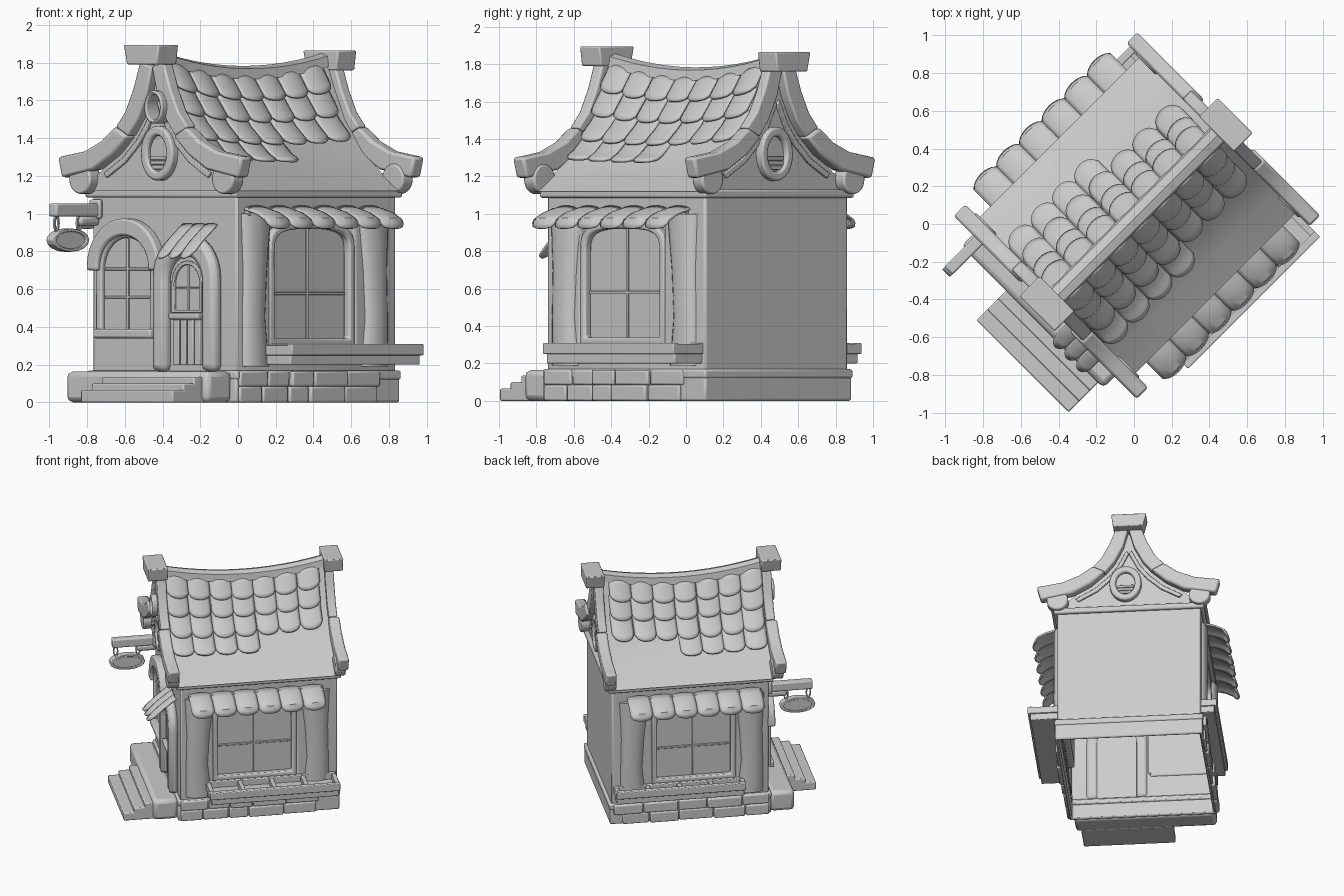
import bpy, bmesh, math, random
from mathutils import Matrix, Vector

random.seed(4)
if "Cube" in bpy.data.objects:
    bpy.data.objects.remove(bpy.data.objects["Cube"])

mat = bpy.data.materials.new("plain_grey")
mat.use_nodes = True
GREY = (0.6, 0.6, 0.6, 1)
mat.diffuse_color = GREY
mat.node_tree.nodes["Principled BSDF"].inputs["Base Color"].default_value = GREY

TURN = Matrix.Rotation(-math.pi / 4, 4, "Z")   # the house stands cornerwise
CX = -0.02                                     # centre line of the house


def finish(name, bm, bevel=0.0, solid=0.0, smooth=35):
    bmesh.ops.recalc_face_normals(bm, faces=bm.faces)
    bm.transform(TURN)
    mesh = bpy.data.meshes.new(name)
    bm.to_mesh(mesh)
    bm.free()
    mesh.materials.append(mat)
    ob = bpy.data.objects.new(name, mesh)
    bpy.context.collection.objects.link(ob)
    if solid:
        ob.modifiers.new("thick", "SOLIDIFY").thickness = solid
    if bevel:
        mod = ob.modifiers.new("soft", "BEVEL")
        mod.width, mod.segments = bevel, 2
    bpy.ops.object.select_all(action="DESELECT")
    ob.select_set(True)
    bpy.context.view_layer.objects.active = ob
    bpy.ops.object.shade_smooth_by_angle(angle=math.radians(smooth))


# Placement: (along the wall, out from the wall, height) to house space
def on_side(s):
    return lambda a, d, z: Vector((CX + s * d, a, z))


def on_end(s):
    return lambda a, d, z: Vector((a, s * d, z))


def flat(a, d, z):
    return Vector((a, z, d))


FRONT, BACK = on_end(-1), on_end(1)


def add_box(bm, x0, x1, y0, y1, z0, z1):
    m = Matrix.Translation(((x0 + x1) / 2, (y0 + y1) / 2, (z0 + z1) / 2))
    bmesh.ops.create_cube(bm, size=1, matrix=m @ Matrix.Diagonal((x1 - x0, y1 - y0, z1 - z0, 1)))


def box(name, *dims, bevel=0.01):
    bm = bmesh.new()
    add_box(bm, *dims)
    finish(name, bm, bevel)


def rect(x, y0, y1):
    return [(CX - x, y0), (CX + x, y0), (CX + x, y1), (CX - x, y1)]


def add_slab(bm, pts, place, d0, d1):
    lo = [bm.verts.new(place(a, d0, z)) for a, z in pts]
    hi = [bm.verts.new(place(a, d1, z)) for a, z in pts]
    bm.faces.new(lo)
    bm.faces.new(hi)
    for i in range(len(pts)):
        j = (i + 1) % len(pts)
        bm.faces.new((lo[i], lo[j], hi[j], hi[i]))


def slab(name, pts, place, d0, d1, bevel=0.0):
    bm = bmesh.new()
    add_slab(bm, pts, place, d0, d1)
    finish(name, bm, bevel)


def bars(name, rects, place, d0, d1, bevel=0.004):
    bm = bmesh.new()
    for a0, a1, z0, z1 in rects:
        add_slab(bm, [(a0, z0), (a1, z0), (a1, z1), (a0, z1)], place, d0, d1)
    finish(name, bm, bevel)


def frame(name, outer, inner, place, d0, d1, closed=True, bevel=0.012):
    bm = bmesh.new()
    rows = [[bm.verts.new(place(a, d, z)) for a, z in pts]
            for pts, d in ((outer, d0), (outer, d1), (inner, d1), (inner, d0))]
    n = len(outer)
    for i in range(n if closed else n - 1):
        j = (i + 1) % n
        for r in range(4):
            q = (r + 1) % 4
            bm.faces.new((rows[r][i], rows[r][j], rows[q][j], rows[q][i]))
    if not closed:
        for i in (0, -1):
            bm.faces.new([row[i] for row in rows])
    finish(name, bm, bevel)


def arch(c, half, z0, spring, rise, power=1.0, n=16):
    pts = [(c + half, z0)]
    for i in range(n + 1):
        t = math.pi * i / n
        u = math.copysign(abs(math.cos(t)) ** power, math.cos(t))
        pts.append((c + half * u, spring + rise * abs(math.sin(t)) ** power))
    return pts + [(c - half, z0)]


def oval(c, z, rx, rz, n=24):
    return [(c + rx * math.cos(i * math.tau / n), z + rz * math.sin(i * math.tau / n)) for i in range(n)]


def along(path, t):
    t = max(0, min(0.9999, t)) * (len(path) - 1)
    i = int(t)
    return Vector(path[i]).lerp(Vector(path[i + 1]), t - i)


def add_tile(bm, path, t0, t1, a, w, place, bulge=0.025, lift=0.025, sag=None):
    nu, nv = 8, 6
    grid = []
    for j in range(nv + 1):
        row = []
        for i in range(nu + 1):
            s = 2 * i / nu - 1
            v = j / nv * (0.76 + 0.24 * math.sqrt(max(0, 1 - s * s)))
            d, z = along(path, t0 + (t1 - t0) * v)
            h = bulge * (1 - s * s) + lift * v
            y = a + s * w / 2
            row.append(bm.verts.new(place(y, d + h, z + h * 0.5 + (sag(y, z) if sag else 0))))
        grid.append(row)
    for j in range(nv):
        for i in range(nu):
            bm.faces.new((grid[j][i], grid[j][i + 1], grid[j + 1][i + 1], grid[j + 1][i]))


# Hollow foundation, stones, porch and steps
frame("foundation", rect(0.555, -0.55, 0.68), rect(0.53, -0.525, 0.655), flat, 0, 0.13)
frame("foundation_cap", rect(0.56, -0.55, 0.685), rect(0.53, -0.52, 0.655), flat, 0.12, 0.17)
for s in (1, -1):
    bm = bmesh.new()
    for z0, z1 in ((0, 0.085), (0.085, 0.165)):
        y = -0.53
        while y < 0.5:
            e = min(y + random.uniform(0.14, 0.28), 0.66)
            x = CX + s * random.uniform(0.565, 0.585)
            add_box(bm, min(x, CX + s * 0.545), max(x, CX + s * 0.545), y, e - 0.008, z0, z1)
            y = e
    finish("foundation_stones", bm, 0.01)
box("porch", -0.565, 0.5, -0.73, -0.54, 0, 0.165, bevel=0.03)
for i in range(3):
    box("porch_step", -0.23, 0.46, -0.79 - 0.08 * i, -0.7, 0, 0.135 - 0.035 * i, bevel=0.008)

# Hollow walls with window recesses in both sides, and mouldings
bm = bmesh.new()
add_box(bm, CX - 0.54, CX + 0.54, -0.53, 0.665, 0.12, 1.12)
bm.normal_update()
sides = [f for f in bm.faces if abs(f.normal.x) > 0.9]
floor = [f for f in bm.faces if f.normal.z < -0.9]
bmesh.ops.inset_individual(bm, faces=sides, thickness=0.2)
for f in sides:
    for v in f.verts:
        v.co.y = -0.28 if v.co.y < 0 else 0.355
        v.co.z = 0.3 if v.co.z < 0.6 else 0.95
bmesh.ops.inset_individual(bm, faces=sides, thickness=0.001, depth=-0.045)
bmesh.ops.recalc_face_normals(bm, faces=bm.faces)
bmesh.ops.delete(bm, geom=floor, context="FACES_ONLY")
finish("walls", bm, 0.012)
frame("wall_moulding", rect(0.565, -0.565, 0.69), rect(0.53, -0.52, 0.655), flat, 1.085, 1.13)

# Roof body: concave profile sagging along the ridge
ROOF = [(0.03, 1.78), (0.09, 1.64), (0.17, 1.48), (0.30, 1.32), (0.43, 1.22), (0.585, 1.12)]


def roof_sag(y, z):
    t = (y - 0.05) / 0.6
    return 0.08 * (t * t - 0.55) * max(0, (z - 1.13) / 0.65)


bm = bmesh.new()
outline = [(-d, z) for d, z in reversed(ROOF)] + ROOF
rings = []
for k in range(9):
    y = -0.575 + k * 1.23 / 8
    rings.append([bm.verts.new((CX + d, y, z + roof_sag(y, z))) for d, z in outline])
for r, q in zip(rings, rings[1:]):
    for i in range(len(r)):
        j = (i + 1) % len(r)
        bm.faces.new((r[i], r[j], q[j], q[i]))
bm.faces.new(rings[0])
bm.faces.new(rings[-1])
finish("roof_body", bm)

# Scalloped roof tiles, the lowest row only half laid
for s in (1, -1):
    bm = bmesh.new()
    for row in range(4):
        for col in range(7 if row < 3 else 4):
            t = 0.02 + 0.155 * row
            y = -0.475 + 0.166 * col + random.uniform(-0.006, 0.006)
            add_tile(bm, ROOF, t, t + 0.21, y, 0.17, on_side(s), 0.016, 0.03, roof_sag)
    finish("roof_tiles", bm, solid=0.015)

# Ridge beam and end caps
bm = bmesh.new()
ring_prev = None
for k in range(13):
    y = -0.6 + 1.28 * k / 12
    z = 1.753 + 0.075 * ((y - 0.06) / 0.62) ** 2
    ring = [bm.verts.new((CX + a, y, z + b)) for a, b in
            ((-0.055, -0.04), (-0.045, 0.015), (0, 0.03), (0.045, 0.015), (0.055, -0.04))]
    if ring_prev:
        for i in range(5):
            j = (i + 1) % 5
            bm.faces.new((ring_prev[i], ring_prev[j], ring[j], ring[i]))
    if k in (0, 12):
        bm.faces.new(ring)
    ring_prev = ring
finish("ridge_beam", bm)
for y0, y1, z in ((-0.7, -0.55, 1.79), (0.645, 0.785, 1.76)):
    slab("ridge_cap", [(-0.135, z), (0.09, z), (0.105, z + 0.105), (-0.16, z + 0.105)],
         on_end(1), y0, y1, 0.008)

# Curved gable boards, corbels and attic windows
OUTER = [(0.09, 1.8), (0.14, 1.66), (0.2, 1.54), (0.27, 1.46), (0.37, 1.385), (0.5, 1.33), (0.69, 1.3)]
INNER = [(0.0, 1.78), (0.04, 1.63), (0.105, 1.5), (0.175, 1.41), (0.28, 1.315), (0.42, 1.235), (0.66, 1.19)]
for place, near, far, wall in ((FRONT, 0.56, 0.645, 0.575), (BACK, 0.65, 0.73, 0.655)):
    for s in (1, -1):
        o = [(CX + s * d, z) for d, z in OUTER]
        i = [(CX + s * d, z) for d, z in INNER]
        frame("gable_board_upper", o[:4], i[:4], place, near, far - 0.015, False, 0.01)
        frame("gable_board_lower", o[3:], i[3:], place, near, far, False, 0.015)
        slab("corbel", oval(CX + s * 0.535, 1.185, 0.08, 0.08), place, near - 0.01, far - 0.01, 0.01)
        strip = [(CX + s * (d - 0.02), z - 0.02) for d, z in INNER[1:6]]
        frame("gable_trim", strip, [(a - s * 0.02, z - 0.025) for a, z in strip],
              place, wall - 0.02, wall + 0.015, False, 0.004)
    c = CX + 0.025
    frame("attic_window_frame", oval(c, 1.32, 0.12, 0.145), oval(c, 1.32, 0.072, 0.095), place, wall - 0.02, wall + 0.045)
    slab("attic_window_pane", oval(c, 1.32, 0.085, 0.105), place, wall - 0.02, wall + 0.015)
    bars("attic_window_slats", [(c - 0.06, c + 0.06, z, z + 0.022) for z in (1.235, 1.26, 1.285)],
         place, wall, wall + 0.03)
frame("gable_ornament", oval(0.03, 1.565, 0.068, 0.088), oval(0.03, 1.565, 0.05, 0.068), FRONT, 0.56, 0.67)

# Side windows with curtains, awnings and planters
AWNING = [(0.52, 1.035), (0.63, 1.005), (0.7, 0.965), (0.715, 0.908)]
for s, reach in ((1, 0.765), (-1, 0.66)):
    place = on_side(s)
    frame("side_window_frame", arch(0.037, 0.32, 0.3, 0.8, 0.155, 0.6), arch(0.037, 0.28, 0.34, 0.79, 0.13, 0.6),
          place, 0.49, 0.543)
    bars("side_window_bars", [(0.03, 0.045, 0.33, 0.92), (-0.25, 0.325, 0.57, 0.586)], place, 0.49, 0.506)
    for a, lean in ((-0.39, 1), (0.5, -1)):
        bm = bmesh.new()
        levels = []
        for z, r, shift in ((0.19, 0.1, 0), (0.45, 0.085, -0.015), (0.7, 0.09, -0.005), (1.0, 0.115, 0.005)):
            levels.append([bm.verts.new(place(a + shift * lean + r * math.cos(t * math.pi / 8),
                           0.53 + 0.05 * math.sin(t * math.pi / 8), z)) for t in range(9)])
        for lo, hi in zip(levels, levels[1:]):
            for i in range(9):
                bm.faces.new((lo[i], lo[(i + 1) % 9], hi[(i + 1) % 9], hi[i]))
        bm.faces.new(levels[0])
        bm.faces.new(levels[-1])
        finish("curtain_post", bm, smooth=50)
    bars("awning_rail", [(-0.47, 0.54, 0.99, 1.03)], place, 0.53, 0.57)
    bm = bmesh.new()
    for i in range(6):
        add_tile(bm, AWNING, 0, 1, -0.386 + 0.17 * i, 0.174, place, 0.02, 0.008)
    finish("side_awning", bm, solid=0.012)
    bars("planter_body", [(-0.33, 0.64, 0.2, 0.26)], place, 0.53, reach - 0.02, 0.006)
    bars("planter_rim_front", [(-0.34, 0.65, 0.25, 0.31)], place, reach - 0.04, reach, 0.006)
    bars("planter_rim_back", [(-0.34, 0.65, 0.25, 0.31)], place, 0.535, 0.565, 0.006)
    bars("planter_dividers", [(a, a + 0.035, 0.25, 0.305) for a in (-0.34, -0.1, 0.14, 0.38, 0.615)],
         place, 0.54, reach - 0.01)

# Arched front window
C = -0.285
frame("front_window_arch", arch(C, 0.27, 0.7, 0.72, 0.255), arch(C, 0.19, 0.7, 0.72, 0.165),
      FRONT, 0.52, 0.585, False)
frame("front_window_frame", arch(C, 0.225, 0.36, 0.7, 0.22), arch(C, 0.18, 0.38, 0.7, 0.175), FRONT, 0.52, 0.56)
slab("front_window_pane", arch(C, 0.19, 0.37, 0.7, 0.18), FRONT, 0.52, 0.534)
bars("front_window_bars", [(C - 0.007, C + 0.007, 0.38, 0.87), (C - 0.17, C + 0.17, 0.55, 0.564),
                           (C - 0.17, C + 0.17, 0.7, 0.714)], FRONT, 0.53, 0.545)
bars("front_window_sill", [(C - 0.22, C + 0.21, 0.34, 0.39)], FRONT, 0.52, 0.585, 0.012)

# Front door with window, slats and ledge
D = 0.175
frame("door_arch", arch(D, 0.235, 0.165, 0.66, 0.24), arch(D, 0.135, 0.165, 0.64, 0.135), FRONT, 0.52, 0.595,
      False, 0.03)
slab("door_panel", arch(D, 0.15, 0.165, 0.64, 0.145), FRONT, 0.52, 0.545)
bars("door_slats", [(D - 0.1 + 0.052 * i, D - 0.056 + 0.052 * i, 0.2, 0.44) for i in range(4)], FRONT, 0.53, 0.56)
bars("door_ledge", [(D - 0.11, D + 0.11, 0.44, 0.475)], FRONT, 0.53, 0.59, 0.01)
frame("door_window_frame", arch(D, 0.115, 0.475, 0.63, 0.12), arch(D, 0.095, 0.49, 0.63, 0.1), FRONT, 0.53, 0.56,
      bevel=0.004)
bars("door_window_bars", [(D - 0.006, D + 0.006, 0.48, 0.73), (D - 0.1, D + 0.1, 0.6, 0.612)], FRONT, 0.54, 0.553)
bm = bmesh.new()
for i in range(3):
    add_tile(bm, [(0.54, 0.945), (0.65, 0.86), (0.75, 0.765)], 0, 1, 0.165 + 0.087 * i, 0.09, FRONT, 0.008, 0)
finish("door_awning", bm, solid=0.012)

# Hanging sign
box("sign_beam", -0.55, -0.49, -0.87, -0.53, 0.985, 1.055)
box("sign_beam_plate", -0.56, -0.48, -0.56, -0.53, 0.975, 1.075)
box("sign_bracket", -0.54, -0.5, -0.68, -0.53, 0.935, 0.99, bevel=0.02)
SIGN = on_side(-1)
for y in (-0.84, -0.67):
    frame("sign_ring", oval(y, 0.95, 0.02, 0.045, 12), oval(y, 0.95, 0.01, 0.033, 12), SIGN, 0.495, 0.507, bevel=0)
slab("sign_board", oval(-0.755, 0.86, 0.13, 0.058, 16), SIGN, 0.48, 0.52, 0.008)
frame("sign_rim", oval(-0.755, 0.86, 0.135, 0.062, 16), oval(-0.755, 0.86, 0.11, 0.045, 16), SIGN, 0.472, 0.528, bevel=0.004)
